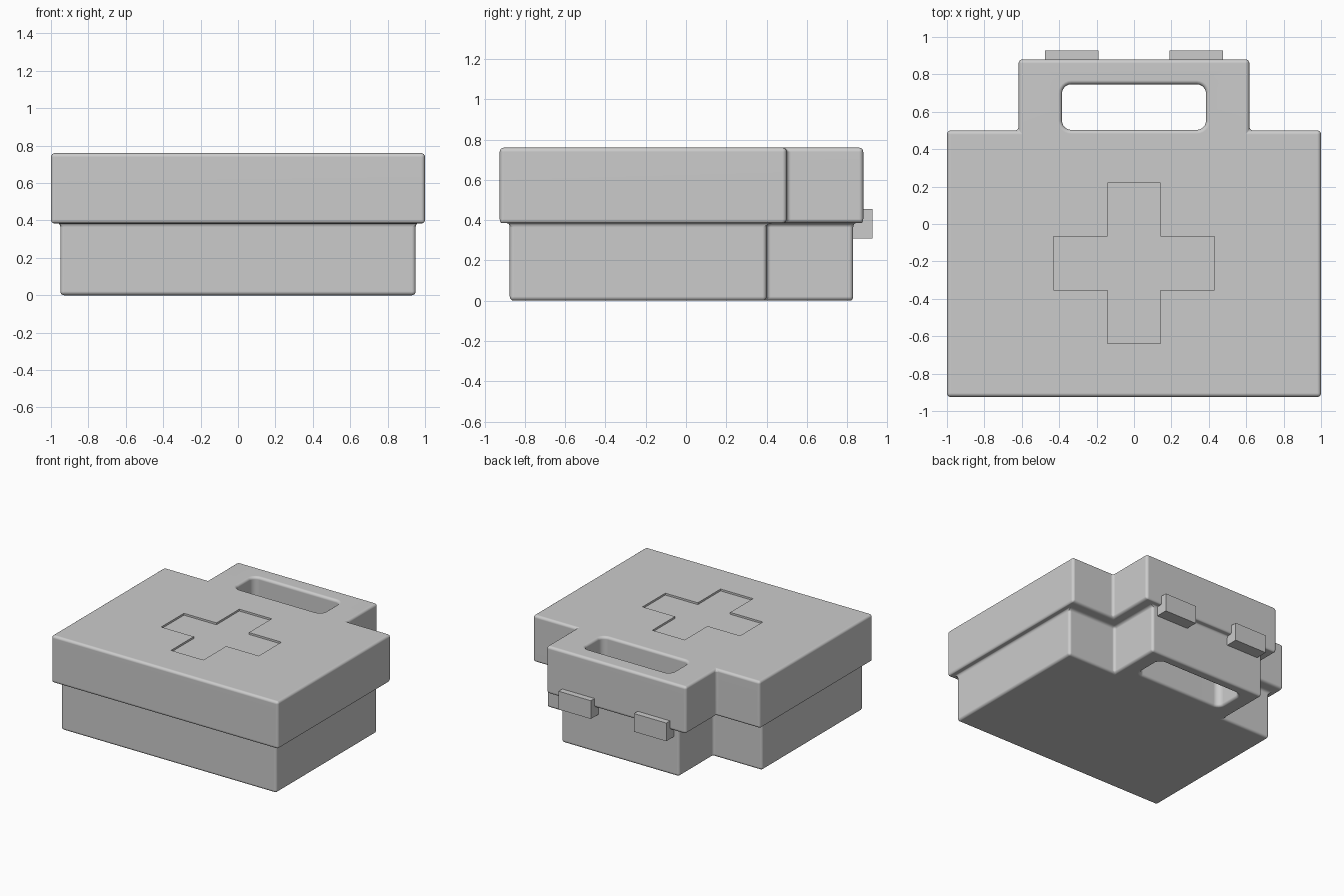
import bpy, bmesh, math

cube = bpy.data.objects.get("Cube")
if cube:
    bpy.data.objects.remove(cube, do_unlink=True)

# Single grey plastic
grey = bpy.data.materials.new("light_grey")
grey.use_nodes = True
colour = (0.6, 0.6, 0.6, 1)
grey.diffuse_color = colour
grey.node_tree.nodes["Principled BSDF"].inputs["Base Color"].default_value = colour


def loft(name, rings):
    """Solid through stacked outlines given as (z, points)."""
    bm = bmesh.new()
    loops = [[bm.verts.new((x, y, z)) for x, y in pts] for z, pts in rings]
    for low, high in zip(loops, loops[1:]):
        n = len(low)
        for i in range(n):
            j = (i + 1) % n
            bm.faces.new((low[i], low[j], high[j], high[i]))
    bm.faces.new(loops[0][::-1])
    bm.faces.new(loops[-1])
    bmesh.ops.recalc_face_normals(bm, faces=bm.faces)
    mesh = bpy.data.meshes.new(name)
    bm.to_mesh(mesh)
    bm.free()
    mesh.materials.append(grey)
    obj = bpy.data.objects.new(name, mesh)
    bpy.context.collection.objects.link(obj)
    return obj


def activate(obj):
    bpy.ops.object.select_all(action='DESELECT')
    obj.select_set(True)
    bpy.context.view_layer.objects.active = obj


def cut(obj, cutter):
    activate(obj)
    mod = obj.modifiers.new("cut", 'BOOLEAN')
    mod.operation = 'DIFFERENCE'
    mod.solver = 'EXACT'
    mod.object = cutter
    bpy.ops.object.modifier_apply(modifier=mod.name)
    bpy.data.objects.remove(cutter, do_unlink=True)


def case_outline(half, front, shoulder, grip_half, back):
    right = [(half, front), (half, shoulder), (grip_half, shoulder), (grip_half, back)]
    return right + [(-x, y) for x, y in reversed(right)]


def rounded_rect(cx, cy, hx, hy, r, steps=6):
    pts = []
    for k, (sx, sy) in enumerate(((1, 1), (-1, 1), (-1, -1), (1, -1))):
        for i in range(steps + 1):
            a = math.pi / 2 * (k + i / steps)
            pts.append((cx + sx * (hx - r) + r * math.cos(a),
                        cy + sy * (hy - r) + r * math.sin(a)))
    return pts


# Case: narrow base under a wider lid, both with a grip block at the back
base = case_outline(0.95, -0.875, 0.4, 0.52, 0.83)
lid = case_outline(1.0, -0.925, 0.5, 0.617, 0.88)
case = loft("case", [(0, base), (0.385, base), (0.385, lid), (0.76, lid)])

# Hand opening through the grip
opening = rounded_rect(0, 0.625, 0.385, 0.122, 0.05)
cut(case, loft("opening_cutter", [(-0.2, opening), (1.0, opening)]))

# Rounded edges
activate(case)
bevel = case.modifiers.new("rounding", 'BEVEL')
bevel.width = 0.021
bevel.segments = 4
bevel.limit_method = 'ANGLE'
bevel.angle_limit = math.radians(40)
bpy.ops.object.modifier_apply(modifier=bevel.name)

# Shallow cross recessed in the lid
a, b, cy = 0.143, 0.43, -0.21
quarter = [(b, -a), (b, a), (a, a)]
cross = []
for k in range(4):
    c, s = round(math.cos(k * math.pi / 2)), round(math.sin(k * math.pi / 2))
    cross += [(c * x - s * y, cy + s * x + c * y) for x, y in quarter]
cut(case, loft("cross_cutter", [(0.745, cross), (0.9, cross)]))

activate(case)
bpy.ops.object.shade_smooth_by_angle(angle=math.radians(35))
weighted = case.modifiers.new("flat_panels", 'WEIGHTED_NORMAL')
weighted.keep_sharp = True

# Two latches bridging the seam at the back
for side, name in ((1, "left_latch"), (-1, "right_latch")):
    xs = sorted((side * 0.19, side * 0.475))
    rect = [(xs[0], 0.82), (xs[1], 0.82), (xs[1], 0.927), (xs[0], 0.927)]
    loft(name, [(0.31, rect), (0.455, rect)])
